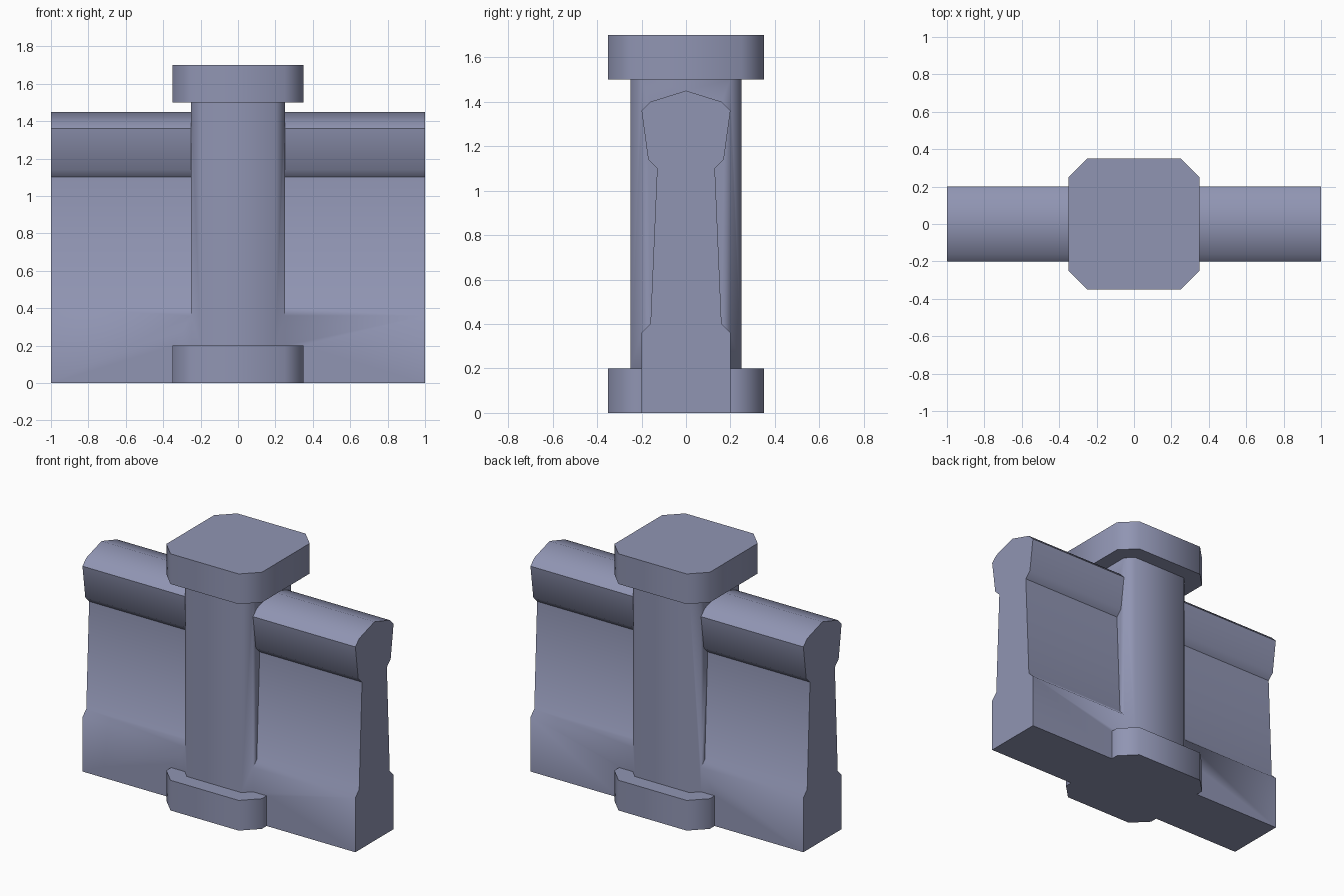
import bpy, bmesh

if "Cube" in bpy.data.objects:
    bpy.data.objects.remove(bpy.data.objects["Cube"])

stone = bpy.data.materials.new("blue grey stone")
stone.diffuse_color = (0.28, 0.30, 0.45, 1)
stone.use_nodes = True
stone.node_tree.nodes["Principled BSDF"].inputs["Base Color"].default_value = stone.diffuse_color


def loft(name, rings):
    """Closed solid through matching rings of points."""
    bm = bmesh.new()
    loops = [[bm.verts.new(p) for p in ring] for ring in rings]
    n = len(loops[0])
    for a, b in zip(loops, loops[1:]):
        for i in range(n):
            j = (i + 1) % n
            bm.faces.new((a[i], a[j], b[j], b[i]))
    bm.faces.new(loops[0][::-1])
    bm.faces.new(loops[-1])
    bmesh.ops.recalc_face_normals(bm, faces=bm.faces)
    mesh = bpy.data.meshes.new(name)
    bm.to_mesh(mesh)
    bm.free()
    mesh.materials.append(stone)
    obj = bpy.data.objects.new(name, mesh)
    bpy.context.collection.objects.link(obj)
    return obj


def octagon(r, c, z):
    """Square of half width r with corners cut by c."""
    k = r - c
    return [(x, y, z) for x, y in ((r, -k), (r, k), (k, r), (-k, r),
                                   (-r, k), (-r, -k), (-k, -r), (k, -r))]


# Post: base block, shaft and cap in one stepped solid
post = loft("wall_with_post", [octagon(r, c, z) for r, c, z in (
    (0.35, 0.1, 0), (0.35, 0.1, 0.2), (0.25, 0.05, 0.2),
    (0.25, 0.05, 1.5), (0.35, 0.1, 1.5), (0.35, 0.1, 1.7))])

# Wall: mirrored cross-section with plinth, tapered panel and coping
half = [(0.2, 0), (0.2, 0.36), (0.16, 0.4), (0.13, 1.1),
        (0.17, 1.14), (0.2, 1.36), (0.16, 1.4)]
profile = half + [(0, 1.45)] + [(-y, z) for y, z in reversed(half)]
wall = loft("wall_helper", [[(x, y, z) for y, z in profile] for x in (-1, 1)])

# Fuse wall and post into one surface
union = post.modifiers.new("join wall", 'BOOLEAN')
union.operation = 'UNION'
union.solver = 'EXACT'
union.object = wall
bpy.context.view_layer.objects.active = post
post.select_set(True)
bpy.ops.object.modifier_apply(modifier=union.name)
bpy.data.objects.remove(wall)

# Soft chamfers, sharp corners
bpy.ops.object.shade_smooth_by_angle(angle=0.803)
